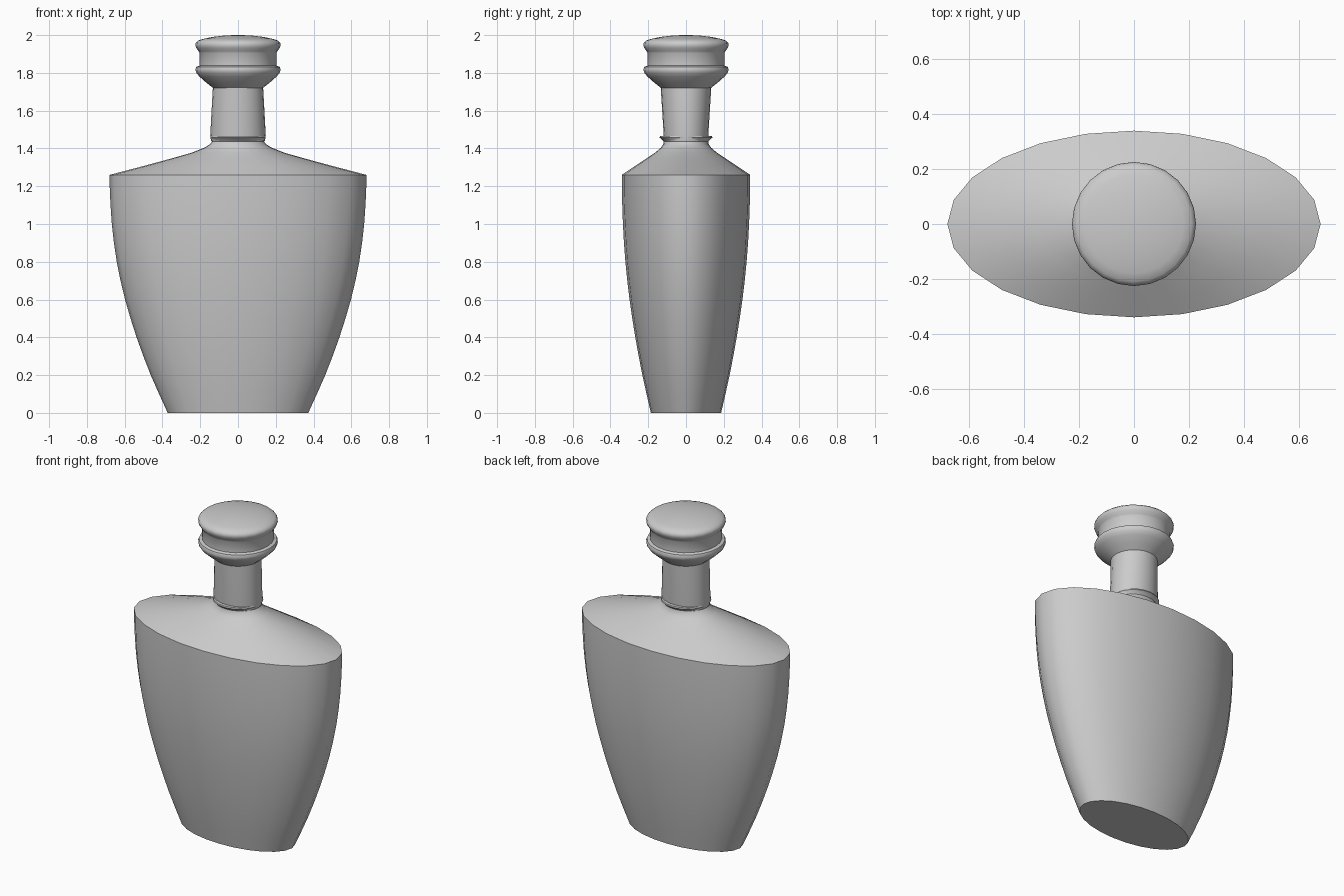
import bpy, bmesh, math

if "Cube" in bpy.data.objects:
    bpy.data.objects.remove(bpy.data.objects["Cube"])

SIDES = 24


def loft(name, rings, smooth=36):
    """Elliptical rings (half width x, half width y, z) joined and capped at both ends."""
    bm = bmesh.new()
    loops = []
    for rx, ry, z in rings:
        loops.append([bm.verts.new((rx * math.cos(2 * math.pi * i / SIDES),
                                    ry * math.sin(2 * math.pi * i / SIDES), z))
                      for i in range(SIDES)])
    for a, b in zip(loops, loops[1:]):
        for i in range(SIDES):
            j = (i + 1) % SIDES
            bm.faces.new((a[i], a[j], b[j], b[i]))
    bm.faces.new(loops[0][::-1])
    bm.faces.new(loops[-1])
    bmesh.ops.recalc_face_normals(bm, faces=bm.faces)
    mesh = bpy.data.meshes.new(name)
    bm.to_mesh(mesh)
    bm.free()
    obj = bpy.data.objects.new(name, mesh)
    bpy.context.collection.objects.link(obj)
    bpy.ops.object.select_all(action='DESELECT')
    obj.select_set(True)
    bpy.context.view_layer.objects.active = obj
    bpy.ops.object.shade_smooth_by_angle(angle=math.radians(smooth))
    return obj


# Flattened oval body, bulging up to the shoulder rim
side = [(0.372, 0), (0.418, 0.1), (0.462, 0.2), (0.501, 0.3), (0.537, 0.4), (0.569, 0.5),
        (0.598, 0.6), (0.622, 0.7), (0.642, 0.8), (0.657, 0.9), (0.668, 1.0),
        (0.675, 1.1), (0.679, 1.19), (0.68, 1.26)]
body = [(r, r / 2, z) for r, z in side]

# Concave shoulder rising to a small flared collar
body += [(0.50, 0.27, 1.307), (0.36, 0.213, 1.345), (0.25, 0.166, 1.376),
         (0.18, 0.134, 1.403), (0.148, 0.12, 1.423), (0.138, 0.118, 1.438),
         (0.142, 0.13, 1.45), (0.145, 0.14, 1.457), (0.142, 0.138, 1.465)]
loft("bottle_body", body)

# Neck, oval at the collar and round at the top
loft("neck", [(0.143, 0.116, 1.44), (0.147, 0.118, 1.47), (0.133, 0.134, 1.725)])

# Round stopper with two rims and a recessed band
stopper = [(0.132, 1.72), (0.17, 1.75), (0.205, 1.781), (0.222, 1.802), (0.226, 1.818),
           (0.221, 1.832), (0.203, 1.838), (0.203, 1.905), (0.209, 1.915),
           (0.221, 1.932), (0.226, 1.947), (0.223, 1.96), (0.21, 1.972),
           (0.18, 1.981), (0.13, 1.991), (0.07, 1.998), (0.017, 2.0)]
loft("stopper", [(r, r, z) for r, z in stopper])
